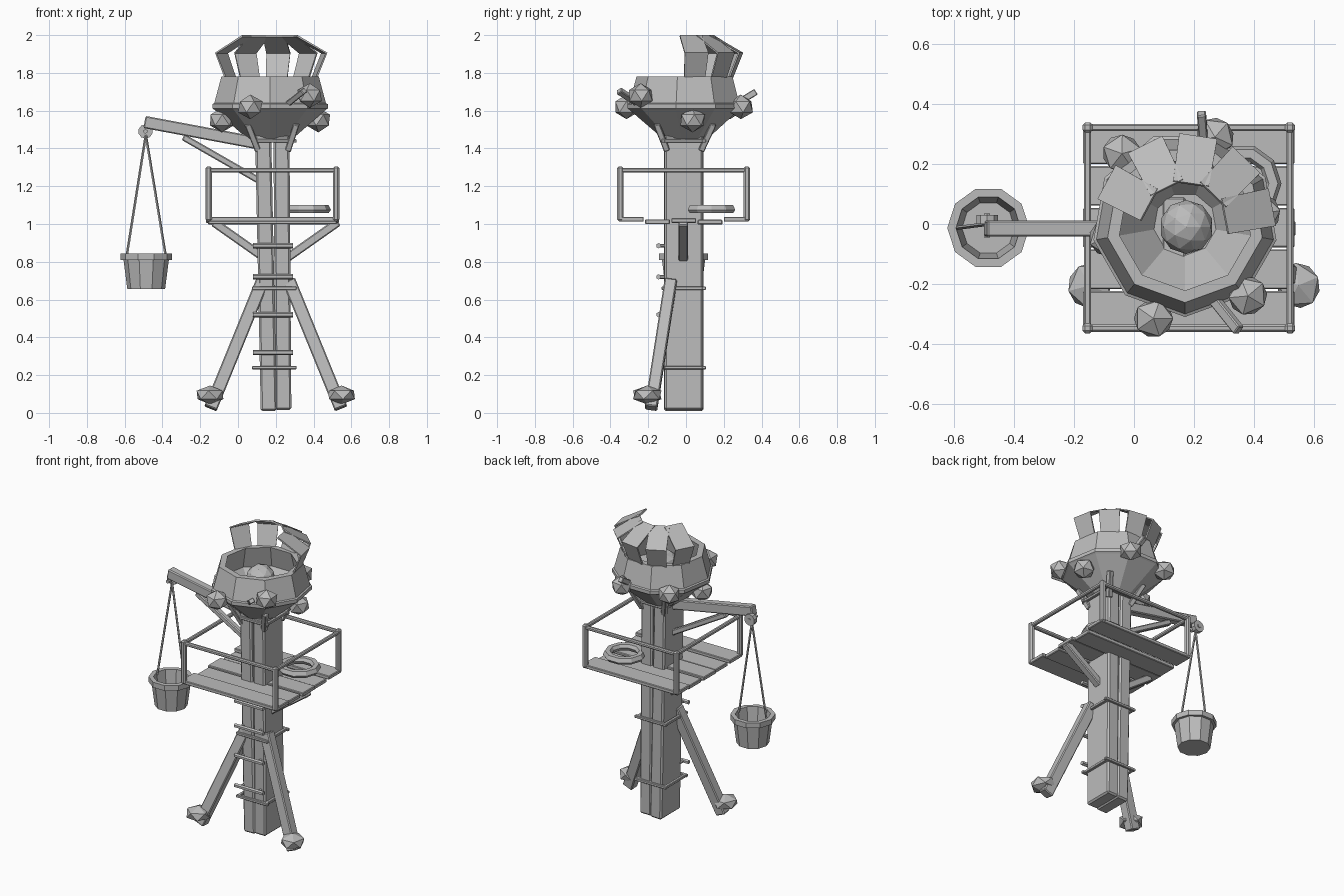
import bpy, bmesh, math
from mathutils import Vector, Matrix

cube = bpy.data.objects.get("Cube")
if cube:
    bpy.data.objects.remove(cube, do_unlink=True)

grey = bpy.data.materials.new("plain grey")
grey.use_nodes = True
GREY = (0.5, 0.5, 0.5, 1)
grey.diffuse_color = GREY
grey.node_tree.nodes["Principled BSDF"].inputs["Base Color"].default_value = GREY


def add(name, bm, bevel=0):
    bmesh.ops.recalc_face_normals(bm, faces=bm.faces)
    mesh = bpy.data.meshes.new(name)
    bm.to_mesh(mesh)
    bm.free()
    mesh.materials.append(grey)
    obj = bpy.data.objects.new(name, mesh)
    bpy.context.scene.collection.objects.link(obj)
    if bevel:
        mod = obj.modifiers.new("Bevel", "BEVEL")
        mod.width = bevel
        mod.segments = 1
    return obj


def beam(name, a, b, w, d, bevel=0.006, up=(0, 1, 0)):
    """Box running from a to b; d is its size along up, w across it."""
    a, b = Vector(a), Vector(b)
    z = (b - a).normalized()
    x = Vector(up).cross(z).normalized()
    y = z.cross(x)
    rot = Matrix((x, y, z)).transposed().to_4x4()
    bm = bmesh.new()
    bmesh.ops.create_cube(bm, size=1, matrix=Matrix.Translation((a + b) / 2) @ rot
                          @ Matrix.Diagonal((w, d, (b - a).length, 1)))
    return add(name, bm, bevel)


def rod(name, a, b, r, sides=6):
    a, b = Vector(a), Vector(b)
    bm = bmesh.new()
    rot = (b - a).to_track_quat("Z", "Y").to_matrix().to_4x4()
    bmesh.ops.create_cone(bm, cap_ends=True, segments=sides, radius1=r, radius2=r,
                          depth=(b - a).length, matrix=Matrix.Translation((a + b) / 2) @ rot)
    return add(name, bm)


def lathe(name, profile, centre, sides, start=0, closed=False):
    """Spin (radius, height) points into a faceted shell."""
    bm = bmesh.new()
    rings = []
    for r, z in profile:
        angles = [math.radians(start) + math.tau * i / sides for i in range(sides)]
        rings.append([bm.verts.new((centre[0] + r * math.cos(t),
                                    centre[1] + r * math.sin(t), z)) for t in angles])
    pairs = list(zip(rings, rings[1:]))
    if closed:
        pairs.append((rings[-1], rings[0]))
    else:
        bm.faces.new(rings[0])
        bm.faces.new(rings[-1])
    for lo, hi in pairs:
        for i in range(sides):
            j = (i + 1) % sides
            bm.faces.new((lo[i], lo[j], hi[j], hi[i]))
    return add(name, bm)


def ball(name, centre, scale, detail, turn=0):
    bm = bmesh.new()
    bmesh.ops.create_icosphere(bm, subdivisions=detail, radius=1,
                               matrix=Matrix.Translation(centre) @ Matrix.Rotation(turn, 4, "Z")
                               @ Matrix.Diagonal((*scale, 1)))
    return add(name, bm)


# Central post of two heavy timbers
beam("post_right", (0.163, -0.012, 0.01), (0.133, -0.012, 1.48), 0.085, 0.21, 0.01)
beam("post_left", (0.24, -0.012, 0.015), (0.23, -0.012, 1.47), 0.085, 0.205, 0.01)

# Front legs with stones at the feet, and braces under the deck
MID = 0.2
for side, s in (("right", -1), ("left", 1)):
    beam("leg_" + side, (MID + s * 0.07, -0.08, 0.7), (MID + s * 0.345, -0.185, 0.025), 0.07, 0.065)
    ball("foot_stone_" + side, (MID + s * 0.348, -0.205, 0.095), (0.08, 0.085, 0.05), 1, 0.4 * s)
    beam("deck_brace_" + side, (MID + s * 0.06, -0.015, 0.82), (MID + s * 0.33, -0.015, 1.01), 0.045, 0.05)

# Ladder rungs on the front and bands around the post
for z in (0.32, 0.52, 0.72, 0.885):
    rod("rung", (0.08, -0.145, z), (0.29, -0.145, z), 0.014)
    for x in (0.12, 0.25):
        rod("rung_peg", (x, -0.145, z), (x, -0.1, z), 0.01)
for z in (0.24, 0.66, 1.44):
    for y in (-0.12, 0.095):
        beam("band_long", (0.075, y, z), (0.31, y, z), 0.018, 0.02, 0.003)
    for x in (0.088, 0.29):
        beam("band_short", (x, -0.13, z), (x, 0.105, z), 0.018, 0.02, 0.003, (1, 0, 0))

# Deck boards
for i, z in enumerate((1.025, 1.012, 1.018, 1.01, 1.025)):
    y = -0.29 + i * 0.139
    inset = 0.012 * (i % 2)
    beam("deck_board", (-0.17 + inset, y, z), (0.535 - inset, y, z), 0.025, 0.132, 0.004)

# Railing
X, Y = (-0.155, 0.52), (-0.348, 0.322)
for x in X:
    beam("rail_side", (x, Y[0], 1.285), (x, Y[1], 1.285), 0.024, 0.024, 0.006, (1, 0, 0))
    for y in Y:
        beam("rail_post", (x, y, 1.015), (x, y, 1.305), 0.034, 0.034, 0.009)
for y in Y:
    beam("rail_cross", (X[0], y, 1.285), (X[1], y, 1.285), 0.024, 0.024)

# Ring lying on the deck
lathe("deck_ring", [(0.132, 1.075), (0.12, 1.1), (0.09, 1.1), (0.078, 1.08), (0.09, 1.058), (0.12, 1.058)],
      (0.36, 0.135), 10, closed=True)

# Basket at the top with a ball inside
C = Vector((0.17, 0, 0))
lathe("basket", [(0.12, 1.45), (0.3, 1.605), (0.31, 1.612), (0.31, 1.635), (0.3, 1.64), (0.262, 1.78),
                 (0.222, 1.78), (0.255, 1.64), (0.105, 1.475)], C, 9, 30)
ball("basket_ball", (0.175, -0.01, 1.68), (0.09, 0.09, 0.09), 2)

# Bent shield plates on the back half of the rim
for i in range(5):
    t = math.radians(11 + i * 35.2)
    out, across = Vector((math.cos(t), math.sin(t), 0)), Vector((-math.sin(t), math.cos(t), 0))
    bm = bmesh.new()
    rows = []
    for r, z, w in ((0.235, 1.765, 0.056), (0.292, 1.905, 0.064), (0.135, 1.995, 0.06)):
        p = C + out * r + Vector((0, 0, z))
        rows.append((bm.verts.new(p - across * w), bm.verts.new(p + across * w)))
    for lo, hi in zip(rows, rows[1:]):
        bm.faces.new((lo[0], lo[1], hi[1], hi[0]))
    mod = add("shield_plate", bm).modifiers.new("Solidify", "SOLIDIFY")
    mod.thickness = 0.01
    mod.offset = 0

# Stones stuck on the basket
for i, p in enumerate(((0.065, -0.315, 1.62), (0.38, -0.24, 1.68), (0.425, 0.035, 1.55),
                       (0.27, 0.29, 1.62), (-0.04, 0.235, 1.62), (-0.085, -0.045, 1.55))):
    ball("basket_stone", p, (0.073, 0.07, 0.065), 1, i * 0.7)

# Loose sticks and corner struts below the basket
beam("stick_front", (0.25, -0.23, 1.625), (0.35, -0.355, 1.705), 0.03, 0.035, 0.004)
beam("stick_back", (0.235, 0.24, 1.62), (0.225, 0.37, 1.7), 0.035, 0.03, 0.004, (1, 0, 0))
for x, y in ((-1, -1), (1, -1), (-1, 1), (1, 1)):
    beam("basket_strut", (0.185 + x * 0.08, -0.01 + y * 0.09, 1.39),
         (0.18 + x * 0.13, -0.005 + y * 0.15, 1.53), 0.032, 0.032, 0.004)

# Hoist arm, brace and pulley
beam("hoist_arm", (-0.495, -0.015, 1.54), (0.12, -0.015, 1.425), 0.065, 0.055)
beam("hoist_brace", (-0.29, -0.015, 1.46), (0.12, -0.015, 1.225), 0.035, 0.04)
rod("pulley", (-0.49, 0.0, 1.49), (-0.49, 0.03, 1.49), 0.038, 10)
rod("pulley_pin", (-0.49, -0.045, 1.49), (-0.49, 0.035, 1.49), 0.012)

# Bucket on two ropes
for s in (-1, 1):
    rod("bucket_rope", (-0.488, 0, 1.47), (-0.486 + s * 0.103, -0.013, 0.83), 0.007, 5)
lathe("bucket", [(0.1, 0.655), (0.12, 0.81), (0.137, 0.81), (0.137, 0.845), (0.108, 0.845), (0.088, 0.675)],
      (-0.486, -0.013), 10)
